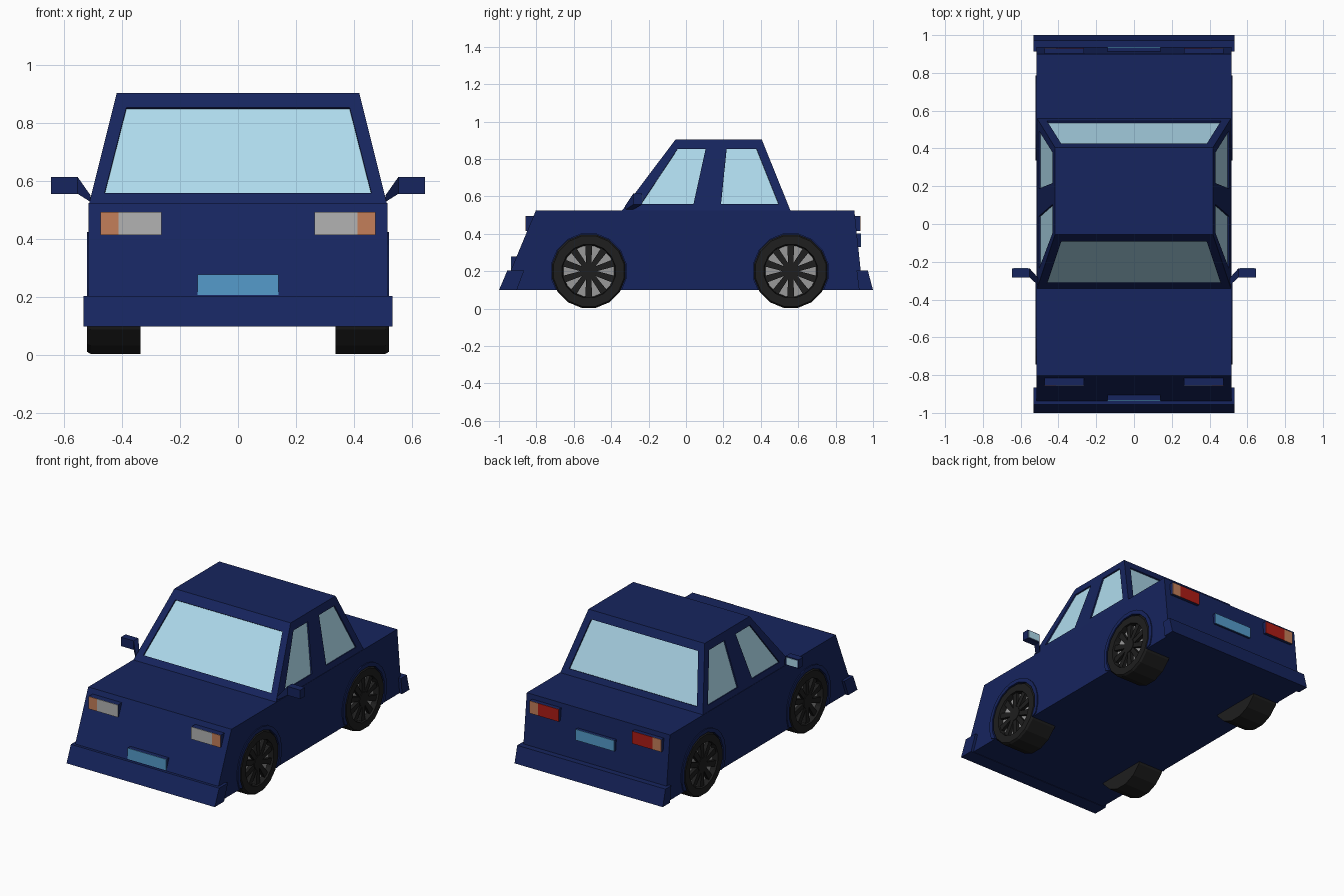
import bpy, bmesh
from math import sin, cos, pi
from mathutils import Vector

if "Cube" in bpy.data.objects:
    bpy.data.objects.remove(bpy.data.objects["Cube"])

COLOURS = {
    "navy": (0.008, 0.018, 0.112), "glass": (0.43, 0.71, 0.85), "black": (0.013, 0.013, 0.013),
    "silver": (0.32, 0.32, 0.32), "white": (0.45, 0.45, 0.45), "orange": (0.55, 0.21, 0.10),
    "red": (0.42, 0.012, 0.008), "blue": (0.09, 0.33, 0.60),
}
MATS = {}
for key, rgb in COLOURS.items():
    MATS[key] = bpy.data.materials.new(key)
    MATS[key].diffuse_color = (*rgb, 1)


def finish(name, bm, colour):
    bmesh.ops.recalc_face_normals(bm, faces=bm.faces)
    me = bpy.data.meshes.new(name)
    bm.to_mesh(me)
    bm.free()
    ob = bpy.data.objects.new(name, me)
    bpy.context.collection.objects.link(ob)
    if colour:
        me.materials.append(MATS[colour])
    else:
        ob.hide_render = True
        ob.display_type = 'WIRE'
    return ob


def hull(name, pts, colour):
    bm = bmesh.new()
    for p in pts:
        bm.verts.new(p)
    bmesh.ops.convex_hull(bm, input=bm.verts)
    bmesh.ops.dissolve_limit(bm, angle_limit=0.01, verts=bm.verts, edges=bm.edges)
    return finish(name, bm, colour)


def slab(name, yz, x0, x1, colour):
    """Side profile (y, z) extruded between two x positions."""
    return hull(name, [(x, y, z) for x in (x0, x1) for y, z in yz], colour)


def box(name, x, y, z, colour):
    return slab(name, [(b, c) for b in y for c in z], x[0], x[1], colour)


def ring(r, yc, n=16, zc=0.2):
    return [(yc + r * sin((i + .5) * 2 * pi / n), zc + r * cos((i + .5) * 2 * pi / n)) for i in range(n)]


def lathe(name, profile, yc, colour):
    """Closed solid turned about the axle; profile is (radius, x)."""
    bm = bmesh.new()
    loops = [[bm.verts.new((x, *p)) for p in ring(r, yc)] for r, x in profile]
    for a, b in zip(loops, loops[1:]):
        for i in range(16):
            j = (i + 1) % 16
            bm.faces.new((a[i], a[j], b[j], b[i]))
    bm.faces.new(loops[0])
    bm.faces.new(loops[-1])
    return finish(name, bm, colour)


def cut(ob, cutter):
    m = ob.modifiers.new("cut", 'BOOLEAN')
    m.operation, m.solver, m.object = 'DIFFERENCE', 'EXACT', cutter


# Lower body
body = slab("body", [(-0.98, 0.1), (-0.803, 0.524), (0.90, 0.524), (0.945, 0.1)], -0.515, 0.515, "navy")

# Cabin
cabin = hull("cabin", [(s * x, y, z) for s in (-1, 1) for x, y, z in (
    (0.514, -0.345, 0.52), (0.514, 0.56, 0.52), (0.418, -0.056, 0.904), (0.418, 0.405, 0.904))], "navy")


def mix(a, b, z):
    return a + (b - a) * (z - 0.52) / 0.384


def window(name, pts):
    """Recess in the cabin with a pane set into it."""
    p = [Vector(q) for q in pts]
    n = (p[1] - p[0]).cross(p[2] - p[0]).normalized()
    if n.dot(p[0] - Vector((0, 0.1, 0.7))) < 0:
        n = -n
    cut(cabin, hull(name + "_cutter", [q + n * d for q in p for d in (-0.012, 0.04)], None))
    hull(name, [q + n * d for q in p for d in (-0.02, -0.009)], "glass")


LO, HI = 0.559, 0.854
for name, a, b in (("windshield", -0.345, -0.056), ("rear_window", 0.56, 0.405)):
    window(name, [(x, mix(a, b, z), z) for x, z in ((-0.46, LO), (0.46, LO), (0.385, HI), (-0.385, HI))])

for s, side in ((-1, "left"), (1, "right")):
    # Side windows
    for name, ys in (("front", (-0.24, 0.04, 0.105, -0.045)), ("rear", (0.187, 0.495, 0.377, 0.217))):
        window(f"{side}_{name}_side_window",
               [(s * mix(0.514, 0.418, z), y, z) for y, z in zip(ys, (LO, LO, HI, HI))])

    # Wheels, wells and arches
    for yc, end in ((-0.52, "front"), (0.56, "rear")):
        tag = f"{side}_{end}"
        well = slab(tag + "_well_cutter", ring(0.203, yc), s * 0.333, s * 0.6, None)
        cut(body, well)
        arch = slab(tag + "_arch", [(y, max(z, 0.1)) for y, z in ring(0.227, yc, 24)],
                    s * 0.505, s * 0.521, "navy")
        cut(arch, well)
        lathe(tag + "_tyre", [(r, s * x) for r, x in (
            (0.2, 0.336), (0.2, 0.508), (0.192, 0.521), (0.145, 0.521), (0.138, 0.485))], yc, "black")
        slab(tag + "_rim", ring(0.138, yc), s * 0.48, s * 0.488, "silver")
        slab(tag + "_hub", ring(0.045, yc), s * 0.48, s * 0.514, "black")
        for i in range(10):
            t = i * 2 * pi / 10
            slab(f"{tag}_spoke_{i}", [
                (yc + r * sin(t) + w * cos(t), 0.2 + r * cos(t) - w * sin(t))
                for r, w in ((0.03, -0.013), (0.03, 0.013), (0.14, 0.019), (0.14, -0.019))],
                s * 0.48, s * 0.51, "black")

    # Head and tail lights
    for end, y0, d, lens in (("head", -0.855, -1, "white"), ("tail", 0.929, 1, "red")):
        tag, z = f"{side}_{end}light", (0.414, 0.494)
        box(tag + "_housing", (s * 0.264, s * 0.474), (y0 - d * 0.05, y0), z, "navy")
        box(tag + "_lens", (s * 0.264, s * 0.412), (y0, y0 + d * 0.003), z, lens)
        box(tag + "_indicator", (s * 0.412, s * 0.474), (y0, y0 + d * 0.003), z, "orange")

    # Wing mirror with arm
    box(side + "_mirror", (s * 0.553, s * 0.645), (-0.282, -0.235), (0.556, 0.614), "navy")
    hull(side + "_mirror_arm", [(s * 0.553, y, z) for y in (-0.282, -0.235) for z in (0.556, 0.614)]
         + [(s * 0.508, y, z) for y in (-0.325, -0.285) for z in (0.528, 0.55)], "navy")
    box(side + "_mirror_glass", (s * 0.56, s * 0.638), (-0.236, -0.232), (0.562, 0.608), "glass")

# Bumpers
slab("front_bumper", [(-0.865, 0.204), (-0.955, 0.204), (-1.0, 0.098), (-0.905, 0.098)], -0.533, 0.533, "navy")
slab("rear_bumper", [(0.912, 0.204), (0.972, 0.204), (1.0, 0.098), (0.925, 0.098)], -0.533, 0.533, "navy")

# Number plates, left blank
for end, y0, d, z in (("front", -0.933, -1, (0.207, 0.278)), ("rear", 0.933, 1, (0.33, 0.40))):
    box(end + "_plate_holder", (-0.139, 0.139), (y0 - d * 0.06, y0), z, "navy")
    box(end + "_plate", (-0.139, 0.139), (y0, y0 + d * 0.003), z, "blue")

for m in bpy.data.materials:
    if m.users and not m.is_grease_pencil:
        m.use_nodes = True
        m.node_tree.nodes["Principled BSDF"].inputs["Base Color"].default_value = m.diffuse_color
